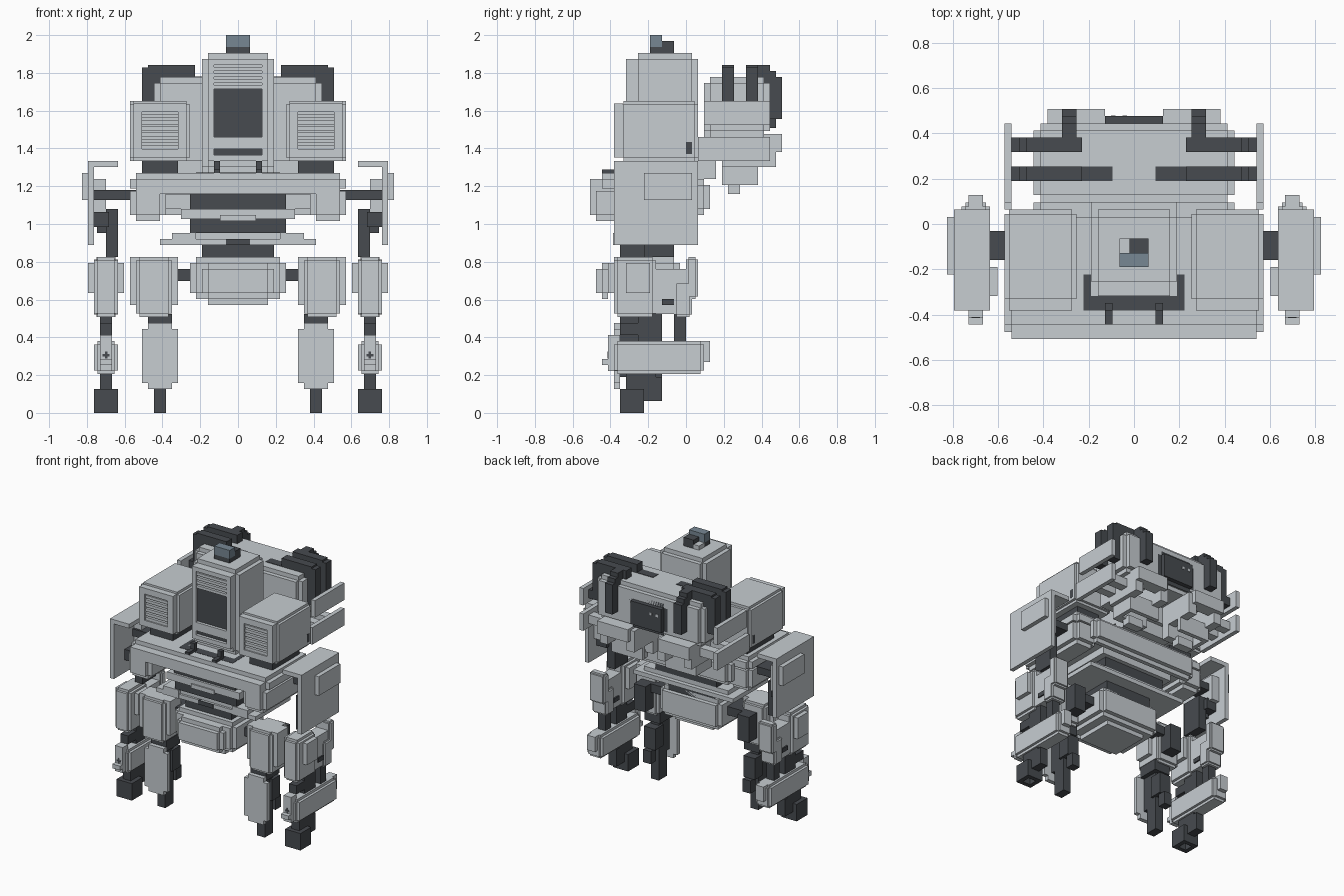
import bpy, bmesh
from mathutils import Vector

if "Cube" in bpy.data.objects:
    bpy.data.objects.remove(bpy.data.objects["Cube"], do_unlink=True)

UNIT = 2 / 63  # one block of the grid


def material(name, r, g, b):
    m = bpy.data.materials.new(name)
    m.use_nodes = True
    m.diffuse_color = (r, g, b, 1)
    m.node_tree.nodes["Principled BSDF"].inputs["Base Color"].default_value = (r, g, b, 1)
    return m


GREY = material("light grey armour", .57, .61, .64)
DARK = material("dark joints", .063, .07, .079)
BLUE = material("blue sensor", .185, .245, .295)


def add_block(bm, lo, hi):
    verts = bmesh.ops.create_cube(bm, size=1)["verts"]
    for v in verts:
        v.co = Vector([(l + h) / 2 + c * (h - l) for l, h, c in zip(lo, hi, v.co)]) * UNIT


def block(name, mat, x, y, z, step=0, pair=False):
    """A block in grid units; step notches its edges, pair repeats it on the other side."""
    bm = bmesh.new()
    for a, b in ([x, (-x[1], -x[0])] if pair else [x]):
        lo, hi = (a, y[0], z[0]), (b, y[1], z[1])
        if not step:
            add_block(bm, lo, hi)
            continue
        for keep in range(3):
            inset = [0 if k == keep else step for k in range(3)]
            add_block(bm, [l + i for l, i in zip(lo, inset)], [h - i for h, i in zip(hi, inset)])
    mesh = bpy.data.meshes.new(name)
    bm.to_mesh(mesh)
    bm.free()
    mesh.materials.append(mat)
    ob = bpy.data.objects.new(name, mesh)
    bpy.context.collection.objects.link(ob)


def frame(name, mat, x, y, z, w, pair=False):
    """Four bars around an opening that faces the front."""
    block(name + "_top", mat, x, y, (z[1] - w, z[1]), pair=pair)
    block(name + "_bottom", mat, x, y, (z[0], z[0] + w), pair=pair)
    for label, side in (("inner", (x[0], x[0] + w)), ("outer", (x[1] - w, x[1]))):
        block(name + "_" + label, mat, side, y, (z[0] + w, z[1] - w), pair=pair)


def louvres(name, mat, x, y, z, count, pair=False):
    pitch = (z[1] - z[0]) / count
    for i in range(count):
        base = z[0] + i * pitch
        block(f"{name}_{i}", mat, x, y, (base, base + pitch * .65), pair=pair)


# Head with window, louvres and sensor
block("head", GREY, (-6, 6), (-9, 2), (40, 60), step=1)
frame("head_frame", GREY, (-5, 5), (-10, -8.5), (42, 59), 1)
block("head_window", DARK, (-4, 4), (-9.3, -9), (46, 54))
block("head_chin", GREY, (-4, 4), (-10, -9), (44, 46))
block("head_slot", DARK, (-4, 4), (-9.3, -9), (43, 44))
louvres("head_louvre", GREY, (-4, 4), (-9.8, -9), (54, 58), 4)
block("sensor_base", DARK, (-2, 2), (-6, -4), (60, 61))
block("sensor_back", DARK, (-.6, 2), (-4, -2), (60, 62))
block("sensor_side", GREY, (-2, -.6), (-4, -2), (60, 61))
block("sensor", BLUE, (-2, 2), (-6, -4), (61, 63))
block("collar_front", DARK, (-7, 7), (-12, -10), (40, 40.06))
block("collar_side", DARK, (6, 7), (-10, -7), (40, 40.06), pair=True)
block("collar_prong", DARK, (3, 4), (-14, -11.5), (40, 40.6), pair=True)
block("collar_stub", DARK, (3, 4), (-12, -11), (40, 42), pair=True)

# Shoulder pods
block("pod", GREY, (8, 18), (-11, 2), (42, 52), step=.6, pair=True)
frame("pod_rim", GREY, (8.6, 17.4), (-12, -10.5), (42.6, 51.6), 1.4, pair=True)
louvres("pod_louvre", GREY, (10, 16), (-11.7, -11), (44, 50.2), 6, pair=True)
block("pod_mount", DARK, (10, 16), (-10, 0), (40, 42.6), pair=True)
block("pod_hinge", DARK, (17, 18.03), (0, 1), (43.2, 45.2), pair=True)

# Chest with overhanging brow and side lugs
block("chest", GREY, (-18, 18), (-15, 2), (36.4, 40), step=1)
block("chest_brow", GREY, (-17, 17), (-16, -12), (36.5, 39))
block("chest_lug", GREY, (12, 18), (-16, 2), (32, 38), step=1, pair=True)
block("chest_lower", GREY, (-12, 12), (-11, 2), (34, 37))
block("chest_back", GREY, (-14, 14), (1, 4), (33, 39), step=1)
block("chest_core", DARK, (-8, 8), (-12, 0), (30, 33))
block("chest_core_upper", DARK, (-8, 8), (-12.5, -10), (33, 36.5))
block("belly_band", GREY, (-9.5, 9.5), (-13, 1), (32.3, 34))
block("belly_plate", GREY, (-3, 3), (-13.3, -12), (32, 33))
block("skirt", GREY, (-13, 13), (-12, 1), (28, 29))
block("skirt_upper", GREY, (-9.5, 9.5), (-11.5, 0), (29, 30))
block("skirt_lug", GREY, (7, 11), (-12.2, 0), (28, 30), pair=True)
block("skirt_slot", DARK, (-2, 2), (-12.1, -11), (28, 29))
block("waist", DARK, (-6, 6), (-11, -2), (25, 28.5))

# Pelvis
block("pelvis", GREY, (-8, 8), (-13, -1), (19, 26), step=1)
block("pelvis_front", GREY, (-6, 6), (-15, -12), (19, 25), step=1)
block("pelvis_keel", GREY, (-5, 5), (-12, -3), (18, 20))
block("hip_axle", DARK, (7, 12), (-9, -4), (22, 24), pair=True)

# Backpack
block("pack_body", GREY, (-14, 14), (3, 14), (46, 56), step=1)
block("pack_front", GREY, (-12, 12), (3, 6), (42, 48))
block("pack_neck", GREY, (-6, 6), (1, 5), (39, 44))
block("pack_screen", DARK, (-5, 5), (13, 15), (46.5, 54), step=1)
for i, x in enumerate((-1.6, -3.2)):
    block(f"screen_light_{i}", GREY, (x, x + .6), (15, 15.1), (51, 51.6))
block("pack_rear", GREY, (4, 12), (13, 16), (43.5, 46.5), pair=True)
block("pack_bracket", GREY, (3, 5), (6, 15), (41, 46), pair=True)
block("pack_bracket_outer", GREY, (10, 12), (6, 15), (41, 46), pair=True)
block("nozzle_front", GREY, (3, 11), (6, 8), (38, 42), pair=True)
block("nozzle_back", GREY, (3, 11), (11, 12), (38, 42), pair=True)
block("nozzle_side", GREY, (10, 11), (8, 11), (38, 42), pair=True)
block("nozzle_tip", GREY, (5, 9), (7, 9), (36.5, 38.5), pair=True)

# Straps over the backpack and side wings
for label, y in (("front", (6, 8)), ("rear", (10, 12))):
    block(f"strap_{label}_bar", DARK, (7.2, 15), y, (55, 58), pair=True)
    block(f"strap_{label}_post", DARK, (14, 16), y, (50, 57.6), pair=True)
    block(f"strap_{label}_arm", DARK, (13, 17), y, (49, 51), pair=True)
    block(f"wing_{label}_arm", GREY, (11, 17), y, (43, 45), pair=True)
block("strap_inlay", DARK, (3, 8), (6, 8), (55, 56.1), pair=True)
block("strap_rear_top", DARK, (8, 10), (11, 14), (55, 58), pair=True)
block("strap_rear_corner", DARK, (8, 10), (13, 15), (53, 57), pair=True)
block("strap_rear_drop", DARK, (8, 10), (13, 16), (49, 56), pair=True)
block("wing_upper", GREY, (17, 18), (3, 14), (48, 52), pair=True)
block("wing_lower", GREY, (17, 18), (2, 14), (42, 46), pair=True)

# Arms: shield, joints, forearm, hand guard and foot
block("shoulder_axle", DARK, (17, 24), (-5, -1), (35.5, 37.2), pair=True)
block("shield", GREY, (24, 25), (-12, 2), (28, 42), pair=True)
block("shield_plate", GREY, (25, 26), (-7, 1), (35.5, 40), pair=True)
block("shield_lip", GREY, (20, 24.5), (-12, 2), (41, 42), pair=True)
block("upper_arm_pad", GREY, (22, 24), (-4.5, 0), (33, 39), pair=True)
block("upper_arm_joint", DARK, (21.5, 24), (-8, -1), (31, 33.5), pair=True)
block("upper_arm", DARK, (20, 22), (-7, -2), (26, 34), pair=True)
block("elbow", DARK, (20, 23.5), (-6, -3), (30, 31), pair=True)
block("forearm", GREY, (20, 24), (-12, -5), (16, 26), step=.6, pair=True)
block("forearm_pad", GREY, (19, 25), (-10, -6), (20, 25), pair=True)
block("forearm_link", GREY, (20.5, 23.5), (-5, 0), (16.5, 24), pair=True)
block("forearm_pin", DARK, (20.2, 23.8), (-4, -2), (18, 19), pair=True)
block("forearm_rear", GREY, (20, 24), (0, 2), (19, 26), step=.4, pair=True)
block("forearm_rear_lower", GREY, (20, 24), (-2, 1), (16, 22), step=.4, pair=True)
block("wrist", DARK, (21, 23), (-8, -4), (11, 17), pair=True)
block("wrist_front", DARK, (21, 23), (-11, -8), (13, 15), pair=True)
block("wrist_rod", DARK, (21, 23), (-2, 0), (11, 17), pair=True)
block("guard", GREY, (20, 24), (-12, 3), (6.5, 12), step=.6, pair=True)
block("guard_brow", GREY, (21, 23), (-13, -11), (7, 13), pair=True)
block("guard_nose", GREY, (21, 23), (-14, -12), (8, 9), pair=True)
block("guard_tail", GREY, (21, 23), (2, 4), (8.5, 12), pair=True)
block("guard_stud", DARK, (21.8, 22.2), (-13.1, -13), (9.1, 10.2), pair=True)
block("guard_stud_bar", DARK, (21.4, 22.6), (-13.1, -13), (9.4, 9.8), pair=True)
block("ankle", DARK, (21, 23), (-10, -5), (3, 7), pair=True)
block("outer_foot_cap", DARK, (20, 24), (-11, -7), (2, 4), pair=True)
for label, x, y in (("outer", (23, 24), (-11, -7)), ("inner", (20, 21), (-11, -7)),
                    ("front", (21, 23), (-11, -10)), ("back", (21, 23), (-8, -7))):
    block(f"outer_foot_{label}", DARK, x, y, (0, 2), pair=True)
block("outer_heel", DARK, (21, 23), (-7, -4), (2, 6), pair=True)

# Legs: thigh, knee, shin plate and foot
block("thigh", GREY, (11, 17), (-12, -5), (16, 26), step=.6, pair=True)
block("thigh_pad", GREY, (10, 18), (-11, -7), (18, 26), pair=True)
block("thigh_rear", DARK, (12, 15), (-5, -2), (18, 24), pair=True)
block("knee", DARK, (11, 15), (-11, -6), (14, 16.5), pair=True)
block("shin_plate", GREY, (10, 16), (-12, -11), (5, 14), pair=True)
block("shin_tip", GREY, (11, 15), (-12, -11), (4, 5), pair=True)
block("shin_top", GREY, (11, 15), (-12, -11), (14, 15), pair=True)
block("shin_strut", DARK, (12, 14), (-11, -7), (6, 15), pair=True)
block("calf", DARK, (11.5, 14.5), (-8, -5), (8, 13), pair=True)
block("calf_spur", DARK, (12, 14), (-6, -4), (5, 8), pair=True)
block("inner_foot", DARK, (12, 14), (-10, -7), (0, 7), pair=True)
